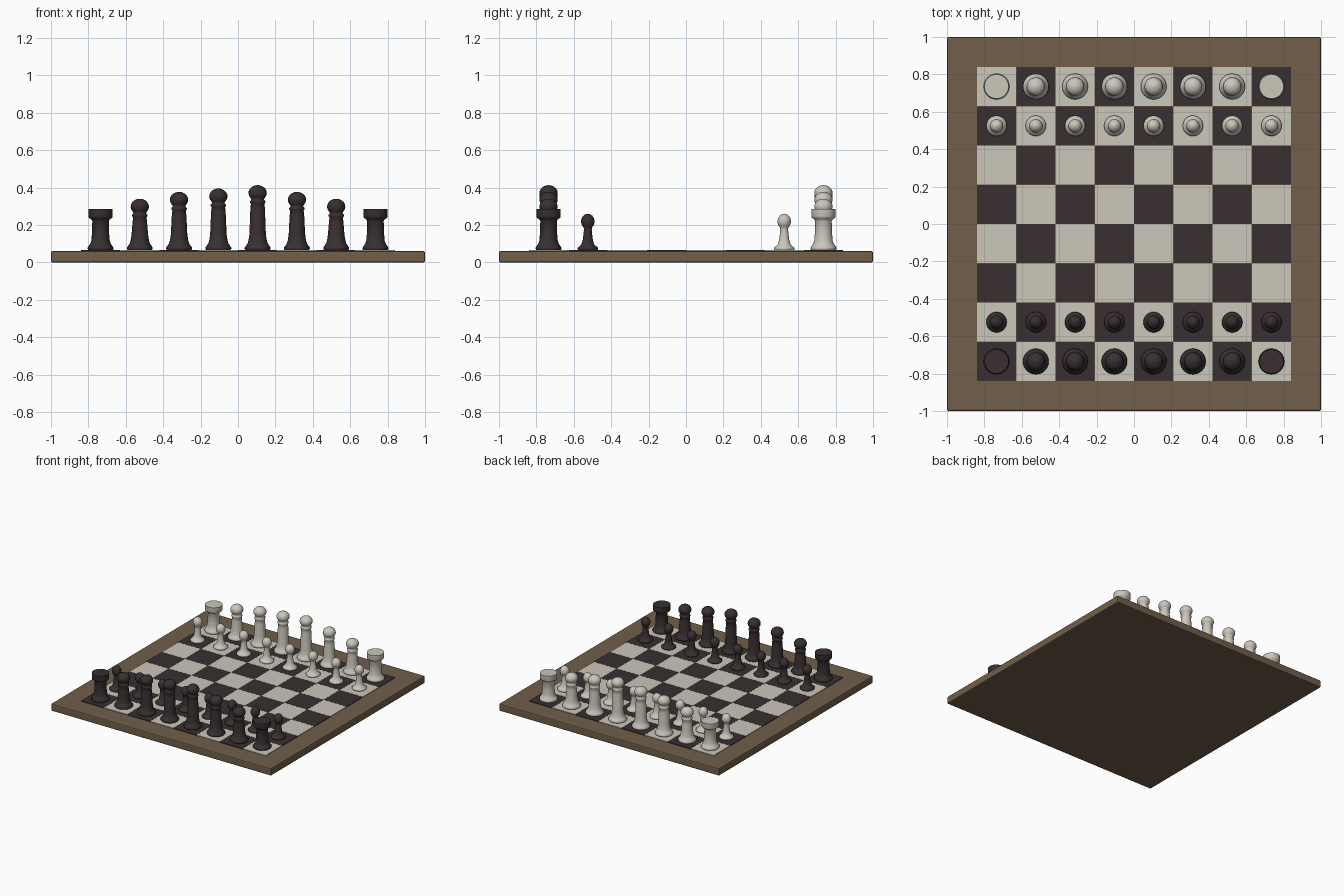
import bpy, bmesh, math

if "Cube" in bpy.data.objects:
    bpy.data.objects.remove(bpy.data.objects["Cube"])


def material(name, rgb):
    m = bpy.data.materials.new(name)
    m.diffuse_color = (*rgb, 1)
    m.use_nodes = True
    m.node_tree.nodes["Principled BSDF"].inputs["Base Color"].default_value = m.diffuse_color
    return m


WOOD = material("brown_wood", (0.165, 0.113, 0.068))
LIGHT = material("ivory", (0.60, 0.57, 0.50))
DARK = material("ebony", (0.040, 0.028, 0.030))

CELL = 0.21
FLOOR = 0.065


def add_object(name, mesh, loc=(0, 0, 0)):
    ob = bpy.data.objects.new(name, mesh)
    ob.location = loc
    bpy.context.collection.objects.link(ob)
    return ob


def box_mesh(name, sx, sy, sz, mat):
    bm = bmesh.new()
    bmesh.ops.create_cube(bm, size=1)
    bmesh.ops.scale(bm, vec=(sx, sy, sz), verts=bm.verts)
    me = bpy.data.meshes.new(name)
    bm.to_mesh(me)
    bm.free()
    me.materials.append(mat)
    return me


def lathe_mesh(name, profile, mat, sides=24):
    """Turned shape from (radius, height) points, closed at both ends."""
    bm = bmesh.new()
    rings = []
    for r, z in profile:
        rings.append([bm.verts.new((r * math.cos(2 * math.pi * k / sides),
                                    r * math.sin(2 * math.pi * k / sides), z))
                      for k in range(sides)])
    for a, b in zip(rings, rings[1:]):
        for k in range(sides):
            n = (k + 1) % sides
            bm.faces.new((a[k], a[n], b[n], b[k]))
    bm.faces.new(rings[0][::-1])
    bm.faces.new(rings[-1])
    for f in bm.faces:
        f.smooth = len(f.verts) == 4
    for e in bm.edges:
        e.smooth = e.calc_face_angle(0) < math.radians(50)
    me = bpy.data.meshes.new(name)
    bm.to_mesh(me)
    bm.free()
    me.materials.append(mat)
    return me


def ball(r, half, zc, start):
    """Profile points of a round head, from angle start up to the top."""
    n = 7
    pts = []
    for i in range(n + 1):
        a = math.radians(start + (88 - start) * i / n)
        pts.append((r * math.cos(a), zc + half * math.sin(a)))
    return pts


# Profiles, heights measured from the square's surface
BASE = [(0.064, 0), (0.069, 0.006), (0.069, 0.014), (0.062, 0.024),
        (0.054, 0.036), (0.049, 0.052)]
ROOK = BASE + [(0.046, 0.09), (0.044, 0.155), (0.050, 0.166), (0.063, 0.174),
               (0.065, 0.180), (0.065, 0.220)]
PAWN = [(0.050, 0), (0.055, 0.005), (0.055, 0.012), (0.046, 0.020),
        (0.034, 0.032), (0.027, 0.055), (0.022, 0.095), (0.021, 0.112),
        ] + ball(0.036, 0.041, 0.154, -52)


def tall(height):
    head = height - 0.042
    return BASE + [(0.044, 0.085), (0.039, head - 0.085), (0.036, head - 0.058),
                   (0.041, head - 0.052), (0.041, head - 0.044),
                   (0.033, head - 0.036)] + ball(0.049, 0.042, head, -40)


TYPES = {"rook": ROOK, "knight": tall(0.275), "bishop": tall(0.312),
         "queen": tall(0.330), "king": tall(0.348), "pawn": PAWN}
ORDER = ["rook", "knight", "bishop", "queen", "king", "bishop", "knight", "rook"]

# Wooden board
board = add_object("board", box_mesh("board", 2, 2, 0.06, WOOD), (0, 0, 0.03))
bev = board.modifiers.new("soft_edges", "BEVEL")
bev.width = 0.008
bev.segments = 2

# Checkered squares
tiles = [box_mesh("dark_square", CELL - 0.001, CELL - 0.001, 0.008, DARK),
         box_mesh("light_square", CELL - 0.001, CELL - 0.001, 0.008, LIGHT)]
for i in range(8):
    for j in range(8):
        add_object(f"square_{i}_{j}", tiles[(i + j) % 2],
                   ((i - 3.5) * CELL, (j - 3.5) * CELL, FLOOR - 0.004))

# Two armies: dark at the front, light at the back
for side, mat, s in (("dark", DARK, -1), ("light", LIGHT, 1)):
    meshes = {k: lathe_mesh(f"{side}_{k}", p, mat) for k, p in TYPES.items()}
    for i, kind in enumerate(ORDER):
        x = (i - 3.5) * CELL
        add_object(f"{side}_{kind}_{i}", meshes[kind], (x, s * 3.5 * CELL, FLOOR))
        add_object(f"{side}_pawn_{i}", meshes["pawn"], (x, s * 2.5 * CELL, FLOOR))
